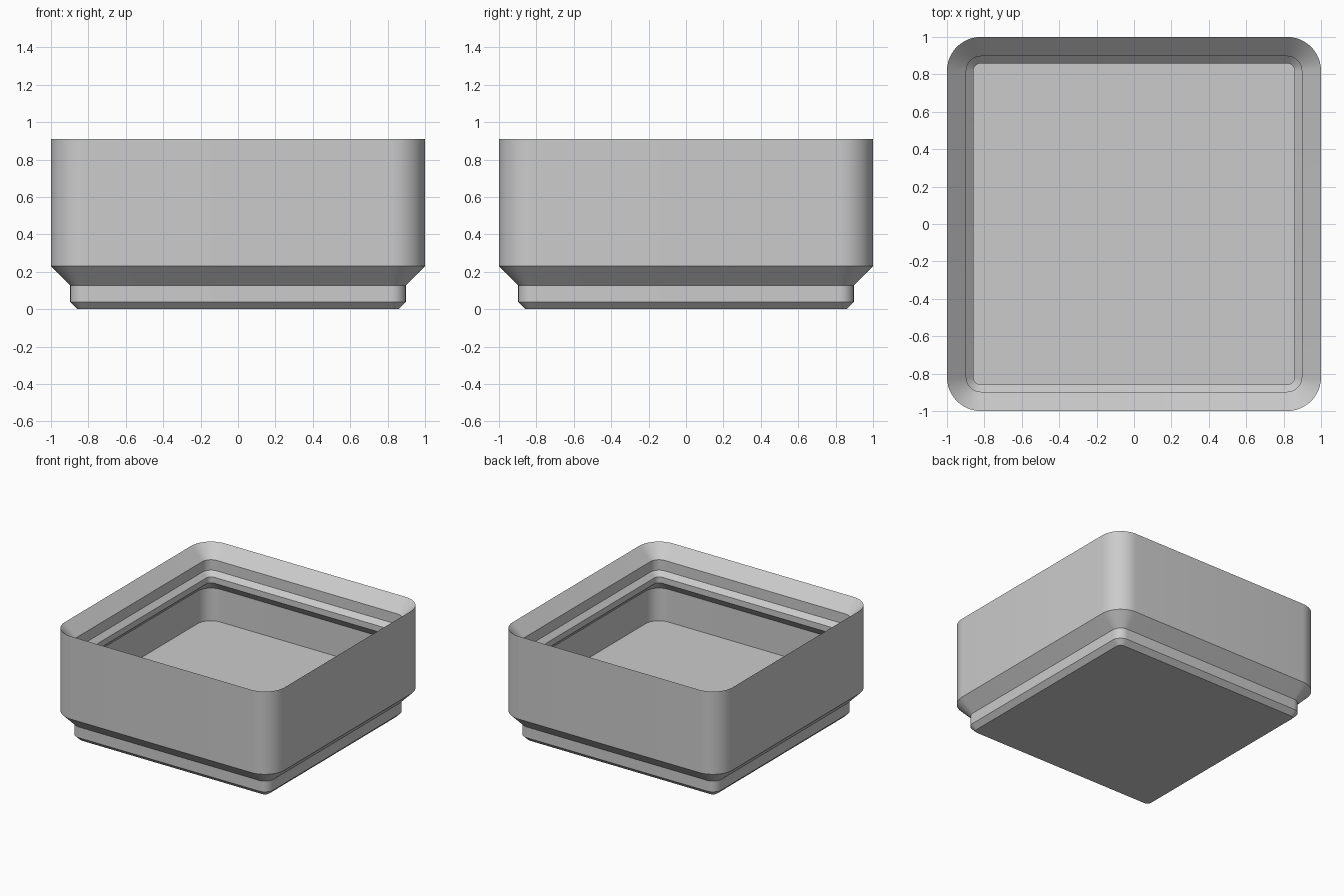
import bpy, bmesh, math

old = bpy.data.objects.get("Cube")
if old:
    bpy.data.objects.remove(old, do_unlink=True)

CORNER_STEPS = 12
CORNER_CENTRE = 0.819   # every ring shares the same corner centres

grey = bpy.data.materials.new("light_grey")
grey.use_nodes = True
colour = (0.6, 0.6, 0.6, 1)
grey.diffuse_color = colour
grey.node_tree.nodes["Principled BSDF"].inputs["Base Color"].default_value = colour


def rounded_square(bm, half, z):
    """Ring of vertices around a square with rounded corners."""
    r = half - CORNER_CENTRE
    ring = []
    for q in range(4):
        mid = math.radians(45 + 90 * q)
        cx = math.copysign(CORNER_CENTRE, math.cos(mid))
        cy = math.copysign(CORNER_CENTRE, math.sin(mid))
        for i in range(CORNER_STEPS + 1):
            a = math.pi / 2 * (q + i / CORNER_STEPS)
            ring.append(bm.verts.new((cx + r * math.cos(a), cy + r * math.sin(a), z)))
    return ring


# Half width and height, from the underside up the outside, then down the inside
foot = [(0.858, 0), (0.897, 0.039), (0.897, 0.127), (1.0, 0.231)]
lip = [(1.0, 0.911), (0.897, 0.81), (0.897, 0.724), (0.859, 0.687), (0.859, 0.638)]
cavity = [(0.942, 0.556), (0.942, 0.287)]

bm = bmesh.new()
rings = [rounded_square(bm, half, z) for half, z in foot + lip + cavity]
for low, high in zip(rings, rings[1:]):
    for i in range(len(low)):
        j = (i + 1) % len(low)
        bm.faces.new((low[i], low[j], high[j], high[i]))
bm.faces.new(rings[0][::-1])   # underside
bm.faces.new(rings[-1])        # inside floor

mesh = bpy.data.meshes.new("storage_bin")
bm.to_mesh(mesh)
bm.free()
mesh.materials.append(grey)
storage_bin = bpy.data.objects.new("storage_bin", mesh)
bpy.context.collection.objects.link(storage_bin)

# Smooth corners, crisp edges between the bands
bpy.ops.object.select_all(action="DESELECT")
storage_bin.select_set(True)
bpy.context.view_layer.objects.active = storage_bin
bpy.ops.object.shade_smooth_by_angle(angle=math.radians(25))
